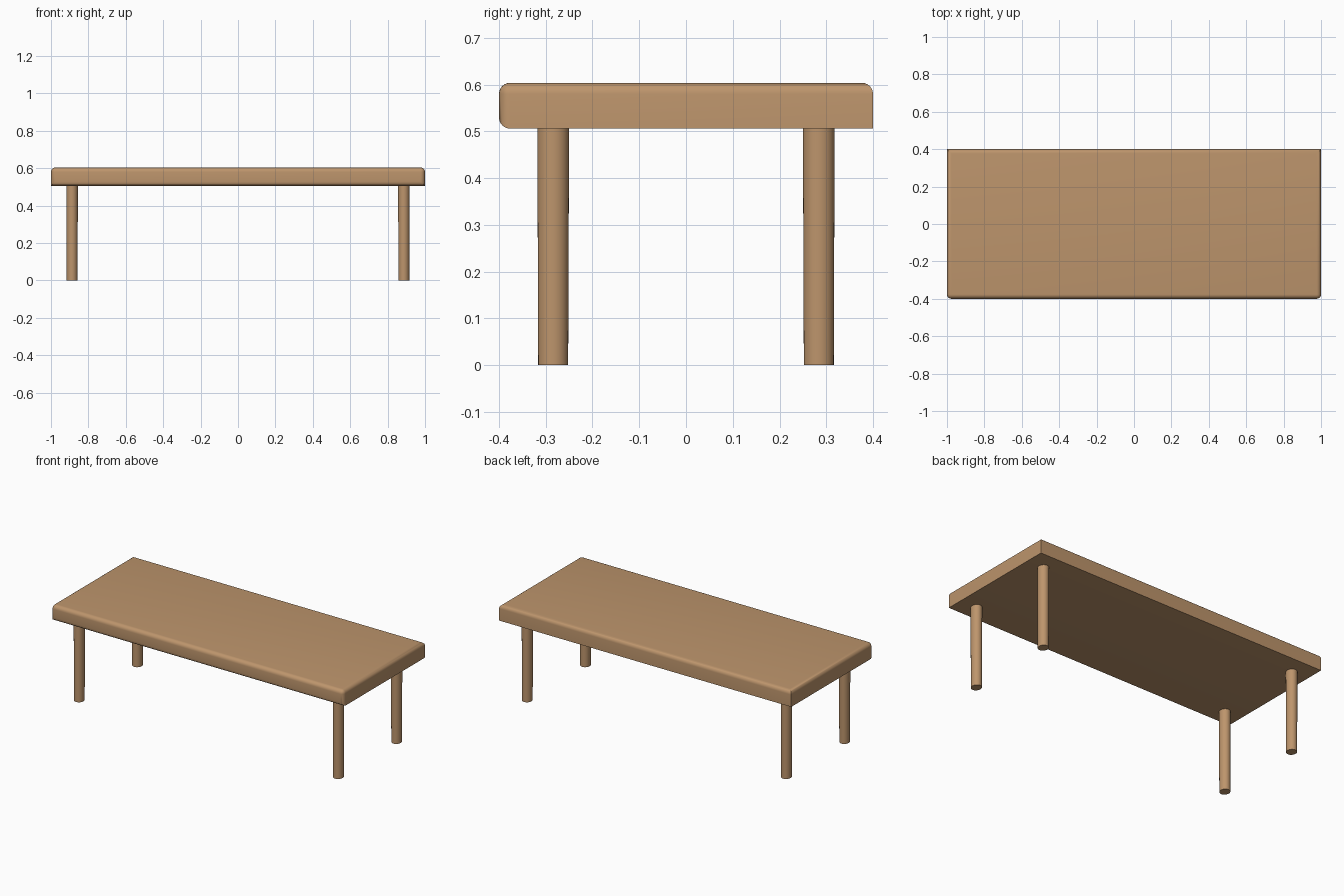
import bpy, bmesh

if "Cube" in bpy.data.objects:
    bpy.data.objects.remove(bpy.data.objects["Cube"])

wood = bpy.data.materials.new("warm wood")
wood.diffuse_color = (0.51, 0.30, 0.15, 1)
wood.use_nodes = True
wood.node_tree.nodes["Principled BSDF"].inputs["Base Color"].default_value = wood.diffuse_color


def finish(bm, name):
    bmesh.ops.recalc_face_normals(bm, faces=bm.faces)
    me = bpy.data.meshes.new(name)
    bm.to_mesh(me)
    bm.free()
    ob = bpy.data.objects.new(name, me)
    bpy.context.collection.objects.link(ob)
    me.materials.append(wood)
    bpy.ops.object.select_all(action='DESELECT')
    ob.select_set(True)
    bpy.context.view_layer.objects.active = ob
    bpy.ops.object.shade_smooth_by_angle(angle=0.7)
    return ob


# Table top: slab with every top edge and the front lower edge rounded
bm = bmesh.new()
bmesh.ops.create_cube(bm, size=1)
for v in bm.verts:
    v.co = (v.co.x * 2, v.co.y * 0.8, 0.555 + v.co.z * 0.098)


def rounded(e):
    a, b = (v.co for v in e.verts)
    top = a.z > 0.56 and b.z > 0.56
    front = a.y < -0.39 and b.y < -0.39
    return top or front


bmesh.ops.bevel(bm, geom=[e for e in bm.edges if rounded(e)], offset=0.024,
                segments=6, profile=0.5, affect='EDGES', clamp_overlap=True)
finish(bm, "table_top")

# Legs: slightly tapered, slightly oval posts
for sx, side in ((-1, "left"), (1, "right")):
    for sy, end in ((-1, "front"), (1, "back")):
        bm = bmesh.new()
        bmesh.ops.create_cone(bm, cap_ends=True, segments=32,
                              radius1=0.032, radius2=0.034, depth=0.52)
        for v in bm.verts:
            v.co = (v.co.x * 0.91 + sx * 0.887, v.co.y + sy * 0.284, v.co.z + 0.26)
        finish(bm, f"{end}_{side}_leg")
